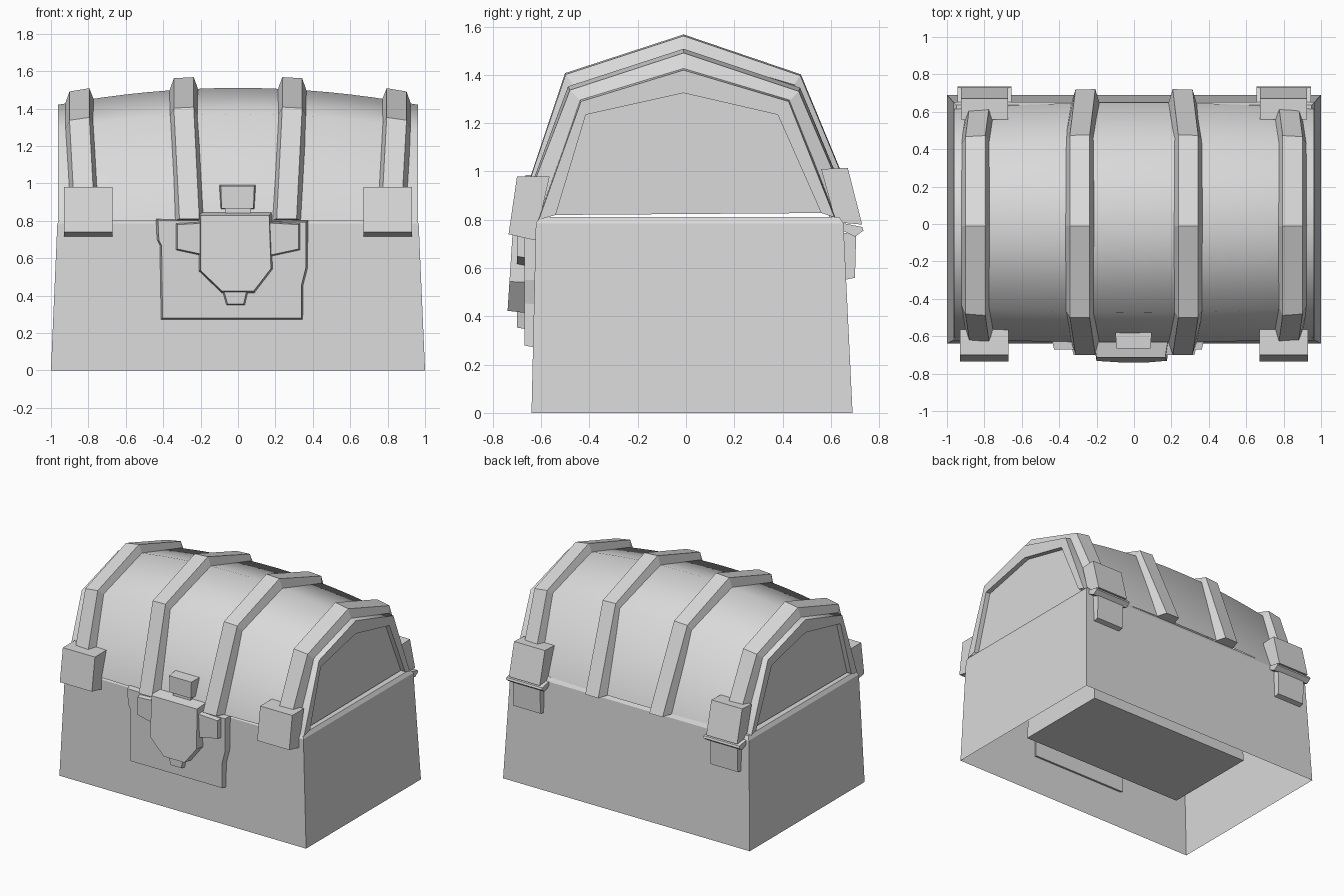
import bpy, bmesh
from mathutils import Vector

cube = bpy.data.objects.get("Cube")
if cube:
    bpy.data.objects.remove(cube)

grey = bpy.data.materials.new("plain grey")
grey.use_nodes = True
grey.diffuse_color = (0.7, 0.7, 0.7, 1)
grey.node_tree.nodes["Principled BSDF"].inputs["Base Color"].default_value = (0.7, 0.7, 0.7, 1)


def make(name, verts, faces, smooth=False):
    mesh = bpy.data.meshes.new(name)
    mesh.from_pydata([tuple(v) for v in verts], [], faces)
    bm = bmesh.new()
    bm.from_mesh(mesh)
    bmesh.ops.recalc_face_normals(bm, faces=bm.faces)
    bm.to_mesh(mesh)
    bm.free()
    for p in mesh.polygons:
        p.use_smooth = smooth
    mesh.materials.append(grey)
    obj = bpy.data.objects.new(name, mesh)
    bpy.context.collection.objects.link(obj)
    return obj


def loft(name, rings, closed=True, first_cap=True, last_cap=True, smooth=False):
    """Join rings of equal point count with quads."""
    n = len(rings[0])
    verts = [v for r in rings for v in r]
    faces = []
    for k in range(len(rings) - 1):
        for i in range(n if closed else n - 1):
            j = (i + 1) % n
            faces.append((k * n + i, k * n + j, (k + 1) * n + j, (k + 1) * n + i))
    if first_cap:
        faces.append(tuple(range(n)))
    if last_cap:
        faces.append(tuple(range((len(rings) - 1) * n, len(rings) * n)))
    return make(name, verts, faces, smooth)


def plate(name, outline, back, front, shrink=0.94, lean=0):
    """Outline in x, z raised towards the front with a bevelled rim."""
    cx = sum(p[0] for p in outline) / len(outline)
    cz = sum(p[1] for p in outline) / len(outline)
    return loft(name, [
        [(x, back, z) for x, z in outline],
        [(cx + (x - cx) * shrink, front + lean * (z - cz), cz + (z - cz) * shrink)
         for x, z in outline]])


def block(name, outline, x0, x1):
    """Outline in y, z extruded along x."""
    return loft(name, [[(x, y, z) for y, z in outline] for x in (x0, x1)])


# Arch profiles in y, z: middle of the lid, its ends, the end panel
MID = [(-0.635, 0.80), (-0.475, 1.37), (-0.01, 1.51), (0.455, 1.37), (0.65, 0.81)]
END = [(-0.61, 0.80), (-0.435, 1.29), (-0.01, 1.42), (0.425, 1.29), (0.615, 0.81)]
PANEL = [(-0.54, 0.82), (-0.415, 1.235), (-0.01, 1.325), (0.38, 1.235), (0.56, 0.828)]
LID_X = 0.962


def skin(x):
    b = (x / LID_X) ** 2
    return [Vector((x, m[0] * (1 - b) + e[0] * b, m[1] * (1 - b) + e[1] * b))
            for m, e in zip(MID, END)]


# Open-bottomed tapered body whose rim folds inwards into a hollow tub
def rect(x, y0, y1, z):
    return [(-x, y0, z), (x, y0, z), (x, y1, z), (-x, y1, z)]


loft("chest_body", [
    rect(1.0, -0.64, 0.69, 0), rect(0.966, -0.622, 0.652, 0.785),
    rect(0.95, -0.605, 0.635, 0.812), rect(0.64, -0.325, 0.35, 0.812),
    rect(0.66, -0.34, 0.37, 0.17)], first_cap=False)

# Bowed lid
loft("lid_shell", [skin(LID_X * k / 8) for k in range(-8, 9)],
     closed=False, first_cap=False, last_cap=False, smooth=True)

# Lid ends: raised rim around a recessed panel
for side, s in (("left", 1), ("right", -1)):
    loft("lid_rim_" + side, [
        [(s * LID_X, y, z) for y, z in END],
        [(s * LID_X, y, z) for y, z in PANEL],
        [(s * (LID_X - 0.035), y, z) for y, z in PANEL]],
        closed=False, first_cap=False, last_cap=False)
    make("lid_end_panel_" + side, [(s * (LID_X - 0.035), y, z) for y, z in PANEL],
         [(0, 1, 2, 3, 4)])

# Straps over the lid, narrower on the outside and leaning outwards
STRAPS = {
    "inner": (0.26, 0.29, [(-0.70, 0.81), (-0.50, 1.405), (-0.01, 1.565),
                           (0.475, 1.40), (0.72, 0.81)]),
    "outer": (0.82, 0.848, [(-0.68, 0.83), (-0.485, 1.345), (-0.01, 1.50),
                            (0.47, 1.34), (0.685, 0.83)]),
}
for kind, (x_low, x_high, outer) in STRAPS.items():
    for side, s in (("left", 1), ("right", -1)):
        rings = []
        for i, (y, z) in enumerate(outer):
            xc = s * (x_low if i in (0, 4) else x_high)
            centre = skin(xc)[i]
            ring = []
            for dx, top in ((-0.083, 0), (-0.053, 1), (0.053, 1), (0.083, 0)):
                p = skin(xc + dx)[i]
                if top:
                    p += Vector((0, y - centre.y, z - centre.z))
                else:
                    p.y *= 0.96
                    p.z -= 0.02 if i not in (0, 4) else 0
                ring.append(p)
            rings.append(ring)
        loft(f"{kind}_strap_{side}", rings)

# Corner brackets at the front and hinges at the back
for side, s in (("left", 1), ("right", -1)):
    c = s * 0.80
    block("front_bracket_" + side,
          [(-0.70, 0.98), (-0.565, 0.98), (-0.625, 0.715), (-0.735, 0.74)],
          c - 0.13, c + 0.13)
    block("hinge_top_" + side,
          [(0.56, 1.01), (0.67, 1.015), (0.73, 0.78), (0.62, 0.79)],
          c - 0.125, c + 0.125)
    block("hinge_lip_" + side,
          [(0.63, 0.79), (0.73, 0.77), (0.735, 0.755), (0.70, 0.73), (0.64, 0.76)],
          c - 0.145, c + 0.145)
    block("hinge_leaf_" + side,
          [(0.64, 0.745), (0.705, 0.745), (0.70, 0.56), (0.65, 0.55)],
          c - 0.11, c + 0.11)

# Lock: backing plate, wings, hasp and tabs
plate("lock_backplate",
      [(-0.44, 0.81), (0.375, 0.80), (0.375, 0.55), (0.35, 0.45), (0.35, 0.27),
       (-0.415, 0.27), (-0.42, 0.67), (-0.435, 0.70)], -0.615, -0.67, 0.97)
for side, s in (("left", 1), ("right", -1)):
    plate("lock_wing_" + side,
          [(s * 0.15, 0.80), (s * 0.335, 0.79), (s * 0.335, 0.64), (s * 0.15, 0.60)],
          -0.65, -0.70, 0.87)
plate("lock_hasp",
      [(-0.215, 0.845), (0.18, 0.845), (0.19, 0.54), (0.09, 0.41),
       (-0.09, 0.41), (-0.215, 0.53)], -0.63, -0.728, 0.93, 0.06)
plate("lock_lower_tab", [(-0.09, 0.43), (0.06, 0.43), (0.04, 0.345), (-0.065, 0.345)],
      -0.65, -0.70, 0.8)
plate("lock_upper_tab", [(-0.10, 0.99), (0.095, 0.99), (0.09, 0.86), (-0.095, 0.86)],
      -0.58, -0.665, 0.92)
plate("lock_tab_neck", [(-0.07, 0.87), (0.07, 0.87), (0.07, 0.83), (-0.07, 0.83)],
      -0.60, -0.65, 1.0)
